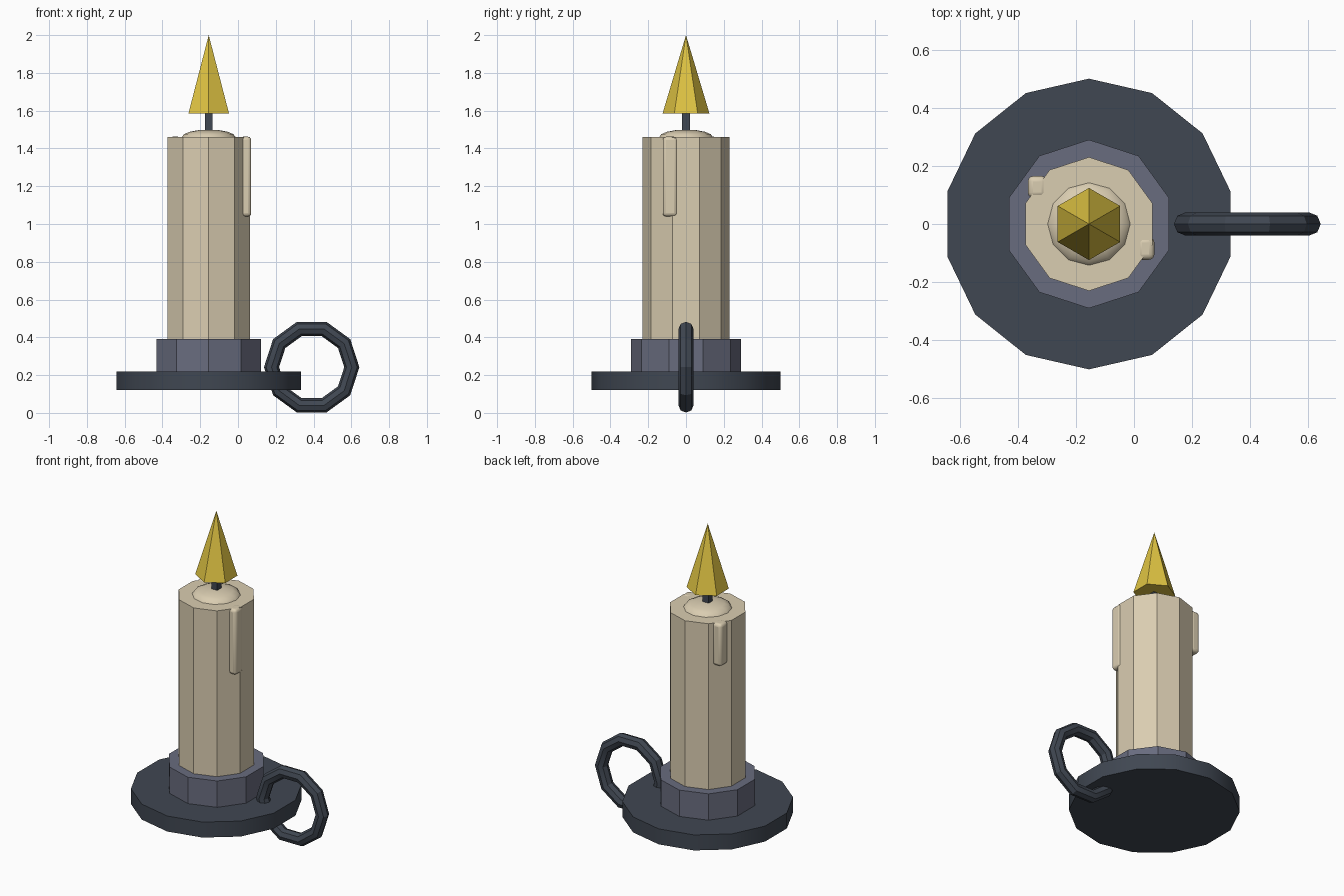
import bpy
from math import radians

cube = bpy.data.objects.get("Cube")
if cube:
    bpy.data.objects.remove(cube, do_unlink=True)

AXIS_X = -0.155  # candle axis


def material(name, rgb):
    mat = bpy.data.materials.new(name)
    mat.use_nodes = True
    mat.diffuse_color = (*rgb, 1)
    mat.node_tree.nodes["Principled BSDF"].inputs["Base Color"].default_value = (*rgb, 1)
    return mat


iron = material("dark iron", (0.051, 0.063, 0.084))
pewter = material("grey violet metal", (0.14, 0.15, 0.21))
wax = material("cream wax", (0.70, 0.61, 0.44))
yellow = material("flame yellow", (0.74, 0.55, 0.055))


def finish(name, mat, angle=30):
    obj = bpy.context.object
    obj.name = obj.data.name = name
    obj.data.materials.clear()
    obj.data.materials.append(mat)
    bpy.ops.object.transform_apply(location=False, rotation=True, scale=True)
    bpy.ops.object.shade_smooth_by_angle(angle=radians(angle))
    return obj


def prism(name, mat, sides, radius, bottom, top, tip=None):
    """Upright prism, or cone when a tip radius is given."""
    bpy.ops.mesh.primitive_cone_add(
        vertices=sides, radius1=radius, radius2=radius if tip is None else tip,
        depth=top - bottom, location=(AXIS_X, 0, (bottom + top) / 2))
    return finish(name, mat)


def box(name, mat, low, high, bevel=0):
    bpy.ops.mesh.primitive_cube_add(
        size=1, location=[(a + b) / 2 for a, b in zip(low, high)])
    bpy.context.object.scale = [b - a for a, b in zip(low, high)]
    obj = finish(name, mat, 35)
    if bevel:
        mod = obj.modifiers.new("rounded edges", "BEVEL")
        mod.width = bevel
        mod.segments = 3
        bpy.ops.object.modifier_apply(modifier=mod.name)
        bpy.ops.object.shade_smooth_by_angle(angle=radians(40))
    return obj


# Holder and candle
prism("dish", iron, 14, 0.5, 0.12, 0.22)
prism("candle_socket", pewter, 10, 0.29, 0.22, 0.39)
prism("candle_body", wax, 10, 0.23, 0.39, 1.46)

# Melted wax mound on top
bpy.ops.mesh.primitive_uv_sphere_add(
    segments=12, ring_count=8, radius=1, location=(AXIS_X, 0, 1.46))
bpy.context.object.scale = (0.142, 0.142, 0.04)
finish("wax_mound", wax, 40)

# Wax drips
box("long_drip", wax, (0.01, -0.123, 1.04), (0.07, -0.045, 1.462), 0.018)
box("short_drip", wax, (-0.365, 0.09, 1.19), (-0.3, 0.165, 1.462), 0.018)

# Wick and flame
box("wick", iron, (AXIS_X - 0.021, -0.021, 1.46), (AXIS_X + 0.021, 0.021, 1.62))
prism("flame", yellow, 6, 0.124, 1.585, 2.0, tip=0)

# Finger ring through the dish rim
bpy.ops.mesh.primitive_torus_add(
    major_segments=10, minor_segments=8, major_radius=0.2125, minor_radius=0.04,
    location=(0.39, 0, 0.242), rotation=(radians(90), 0, 0))
finish("finger_ring", iron)
